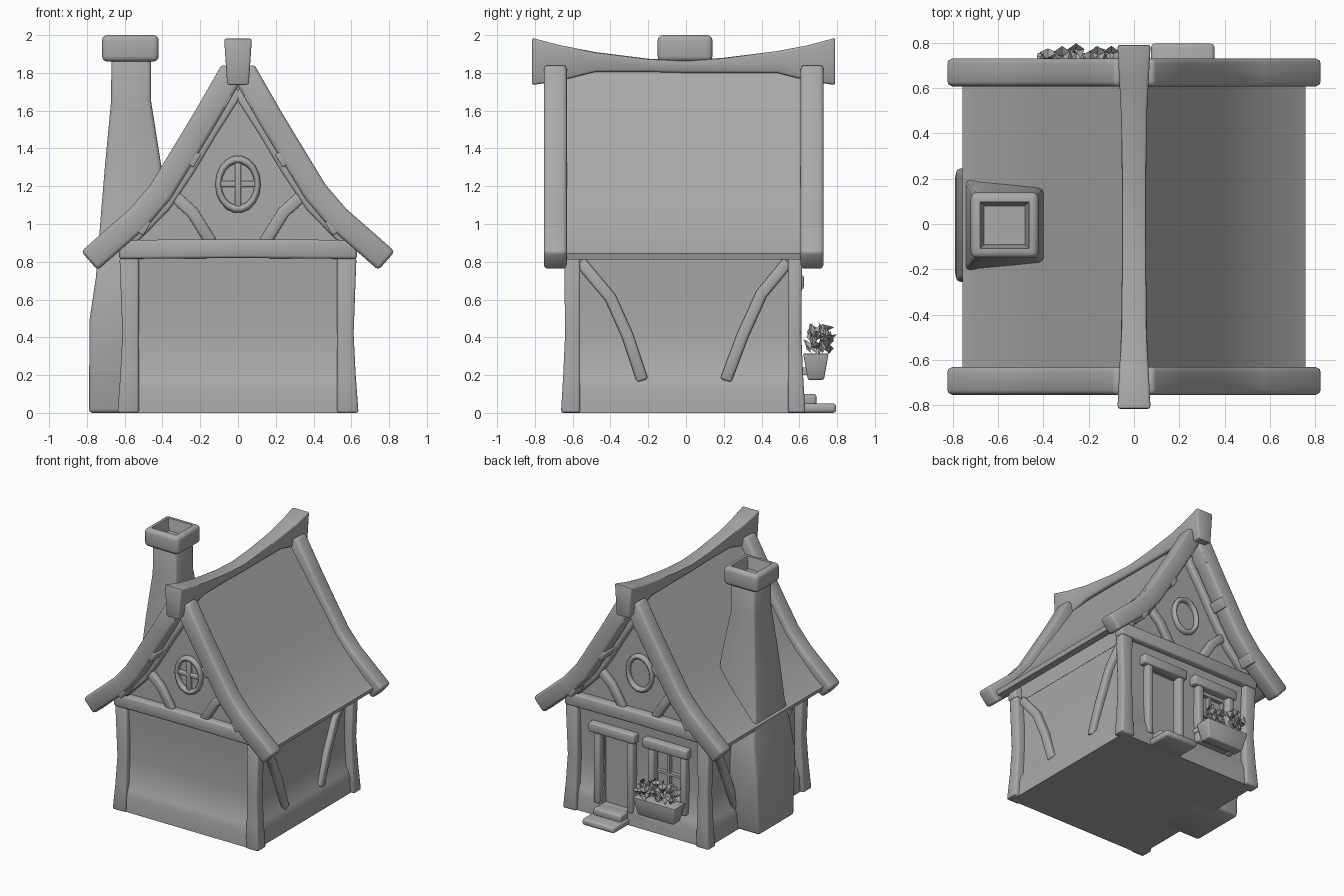
import bpy, bmesh, math, random
from mathutils import Vector, Matrix

random.seed(4)
if "Cube" in bpy.data.objects:
    bpy.data.objects.remove(bpy.data.objects["Cube"])

grey = bpy.data.materials.new("plain grey")
grey.use_nodes = True
COLOUR = (0.4, 0.4, 0.4, 1)
grey.diffuse_color = COLOUR
grey.node_tree.nodes["Principled BSDF"].inputs["Base Color"].default_value = COLOUR


def finish(name, bm, bevel=0.0, segments=2, smooth=True, cutters=()):
    """Round the hard edges, make the object, cut recesses and shade it."""
    bmesh.ops.recalc_face_normals(bm, faces=bm.faces[:])
    if bevel:
        hard = [e for e in bm.edges if e.calc_face_angle(0) > 0.7]
        bmesh.ops.bevel(bm, geom=hard, offset=bevel, segments=segments,
                        profile=0.5, affect='EDGES', clamp_overlap=True)
    mesh = bpy.data.meshes.new(name)
    bm.to_mesh(mesh)
    bm.free()
    mesh.materials.append(grey)
    ob = bpy.data.objects.new(name, mesh)
    bpy.context.collection.objects.link(ob)
    bpy.ops.object.select_all(action='DESELECT')
    bpy.context.view_layer.objects.active = ob
    ob.select_set(True)
    for cutter in cutters:
        mod = ob.modifiers.new("recess", 'BOOLEAN')
        mod.operation, mod.object, mod.solver = 'DIFFERENCE', cutter, 'EXACT'
        bpy.ops.object.modifier_apply(modifier=mod.name)
    if smooth:
        bpy.ops.object.shade_smooth_by_angle(angle=math.radians(48))
    return ob


def loft(name, sections, **kw):
    """Join matching cross-sections into a capped solid."""
    bm = bmesh.new()
    rings = [[bm.verts.new(p) for p in s] for s in sections]
    n = len(rings[0])
    for a, b in zip(rings, rings[1:]):
        for i in range(n):
            j = (i + 1) % n
            bm.faces.new((a[i], a[j], b[j], b[i]))
    bm.faces.new(rings[0][::-1])
    bm.faces.new(rings[-1])
    return finish(name, bm, **kw)


def rect(z, x0, x1, y0, y1):
    return [(x0, y0, z), (x1, y0, z), (x1, y1, z), (x0, y1, z)]


def box(name, x0, x1, y0, y1, z0, z1, **kw):
    return loft(name, [rect(z, x0, x1, y0, y1) for z in (z0, z1)], **kw)


def beam(name, path, width, depth, side, bevel=0.014):
    """Sweep a rectangle; depth lies along the fixed side direction."""
    path, side = [Vector(p) for p in path], Vector(side)
    sections = []
    for i, p in enumerate(path):
        t = (path[min(i + 1, len(path) - 1)] - path[max(i - 1, 0)]).normalized()
        across = t.cross(side) * width / 2
        out = side * depth / 2
        sections.append([p + across + out, p - across + out,
                         p - across - out, p + across - out])
    return loft(name, sections, bevel=bevel)


def extrude_y(name, profile, y0, y1, **kw):
    return loft(name, [[(x, y, z) for x, z in profile] for y in (y0, y1)], **kw)


# Walls with a swollen plinth, recessed for the door and window on the back
cut_window = box("window_cutter", -0.36, -0.12, 0.53, 0.8, 0.30, 0.63, smooth=False)
cut_door = box("door_cutter", 0.09, 0.32, 0.545, 0.8, 0.10, 0.65, smooth=False)
for c in (cut_window, cut_door):
    c.hide_render = True
    c.hide_viewport = True
WALL = [(0, .605, .625), (.12, .6, .62), (.17, .585, .605), (.2, .565, .59),
        (.4, .555, .577), (.6, .555, .58), (.83, .57, .595)]
loft("walls", [rect(z, -hx, hx, -0.02 - hy, -0.02 + hy) for z, hx, hy in WALL],
     cutters=(cut_window, cut_door))
gable = [(.57, .8), (.57, .93), (.5, 1.01), (.31, 1.3), (0, 1.78)]
extrude_y("gable_walls", gable + [(-x, z) for x, z in gable[-2::-1]], -0.6, 0.56,
          smooth=False)

# Flared corner posts
for sx, xname in ((1, "left"), (-1, "right")):
    for sy, yname in ((-1, "front"), (1, "back")):
        inner, shift = (0.56, 0.0) if sy < 0 else (0.54, 0.03)
        rows = []
        for z, ox, oy in ((0, .638, .662), (.2, .623, .65), (.42, .612, .64), (.82, .627, .645)):
            xs = sorted((sx * 0.525, sx * ox))
            ys = sorted((sy * inner, sy * (oy - shift)))
            rows.append(rect(z, *xs, *ys))
        loft(f"{yname}_{xname}_post", rows, bevel=0.012)

# Roof slabs, flattening out at the eaves
slope = [(0, 1.83), (.17, 1.57), (.335, 1.33), (.43, 1.18), (.53, 1.06), (.7, .885), (.757, .845)]
under = [(.747, .812), (.69, .815), (.49, 1.0), (.39, 1.13), (.29, 1.29), (.14, 1.53), (0, 1.75)]
for s, side in ((1, "left"), (-1, "right")):
    extrude_y(f"{side}_roof", [(s * x, z) for x, z in slope + under], -0.66, 0.63)

# Bargeboards, inner rafters, purlin ends and gable braces
for s, side in ((1, "left"), (-1, "right")):
    for y, end in ((-0.692, "front"), (0.668, "back")):
        board = [(.027, 1.815), (.17, 1.565), (.315, 1.325), (.41, 1.17), (.525, 1.035),
                 (.787, .805)]
        beam(f"{end}_{side}_bargeboard", [(s * x, y, z) for x, z in board],
             0.132, 0.122, (0, 1, 0), bevel=0.02)
        inward = -0.62 if y < 0 else 0.58
        rafter = [(.0, 1.71), (.14, 1.49), (.265, 1.28), (.385, 1.1), (.57, .91)]
        beam(f"{end}_{side}_rafter", [(s * x, inward, z) for x, z in rafter],
             0.065, 0.06, (0, 1, 0))
        brace = [(.35, 1.16), (.24, 1.06), (.14, .9)]
        beam(f"{end}_{side}_gable_brace", [(s * x, inward, z) for x, z in brace],
             0.065, 0.05, (0, 1, 0))
        for x, z in ((.07, 1.655), (.235, 1.345), (.5, .985)):
            beam(f"{end}_{side}_purlin_end", [(s * (x - .02), y * .975, z + .035),
                                              (s * (x + .02), y * .975, z - .035)],
                 0.045, 0.15, (0, 1, 0), bevel=0.006)

# Tie beams across the front and back
for y, end in ((-0.615, "front"), (0.58, "back")):
    beam(f"{end}_tie_beam", [(-.63, y, .865), (0, y, .87), (.63, y, .865)],
         0.1, 0.085, (0, 1, 0))

# Sagging ridge beam with thick, raised ends
ridge = []
for y, low, high, w in ((-.815, 1.735, 1.985, .074), (-.66, 1.76, 1.945, .066),
                        (-.48, 1.805, 1.91, .058), (-.2, 1.805, 1.875, .055),
                        (0, 1.8, 1.865, .055), (.2, 1.8, 1.88, .055),
                        (.48, 1.8, 1.915, .058), (.64, 1.76, 1.945, .066),
                        (.79, 1.735, 1.985, .074)):
    ridge.append([(-w, y, high), (w, y, high), (w * .78, y, low), (-w * .78, y, low)])
loft("ridge_beam", ridge, bevel=0.012)

# Side wall braces
for s, side in ((1, "left"), (-1, "right")):
    for end, pts in (("front", [(-.56, .8), (-.4, .61), (-.31, .41), (-.23, .17)]),
                     ("back", [(.54, .8), (.4, .63), (.3, .41), (.21, .17)])):
        beam(f"{side}_{end}_wall_brace", [(s * 0.568, y, z) for y, z in pts],
             0.062, 0.055, (1, 0, 0))

# Chimney stack
STACK = [(0, -.79, -.45, .22), (.5, -.785, -.45, .25), (.72, -.752, -.4, .235),
         (.9, -.738, -.37, .19), (1.3, -.705, -.405, .155), (1.65, -.672, -.46, .115),
         (1.88, -.67, -.46, .11)]
loft("chimney_stack", [rect(z, a, b, -h - .005, h - .005) for z, a, b, h in STACK],
     bevel=0.02)
# Rounded chimney cap with a sunken, narrowing flue
bm = bmesh.new()
bmesh.ops.create_cube(bm, size=1, matrix=Matrix.Translation((-.57, -.005, 1.93))
                      @ Matrix.Diagonal((.3, .29, .14, 1)))
bmesh.ops.bevel(bm, geom=bm.edges[:], offset=0.028, segments=3, profile=0.5, affect='EDGES')
top = max(bm.faces, key=lambda f: f.calc_center_median().z)
for thickness, drop in ((0.02, 0), (0.025, 0.09)):
    bmesh.ops.inset_region(bm, faces=[top], thickness=thickness)
    bmesh.ops.translate(bm, verts=top.verts[:], vec=(0, 0, -drop))
finish("chimney_cap", bm)

# Oval gable windows
for y, end in ((-0.61, "front"), (0.57, "back")):
    bpy.ops.mesh.primitive_torus_add(major_segments=18, minor_segments=8, major_radius=0.106,
                                     minor_radius=0.017, location=(0, y, 1.21),
                                     rotation=(math.pi / 2, 0, 0))
    ring = bpy.context.object
    ring.name = f"{end}_gable_window_frame"
    ring.scale = (0.98, 1.24, 1.5)
    ring.data.materials.append(grey)
    bpy.ops.object.shade_smooth_by_angle(angle=math.radians(48))
box("gable_window_upright", -.016, .016, -.625, -.59, 1.08, 1.34, bevel=0.006)
box("gable_window_crossbar", -.1, .1, -.622, -.59, 1.196, 1.228, bevel=0.006)

# Door and window timber on the back
for name, a, b in (("door", .02, .42), ("window", -.44, -.05)):
    box(f"{name}_lintel", a, b, .54, .624, .655, .73, bevel=0.012)
    low = 0.1 if name == "door" else 0.2
    for x, side in ((a + .045, "right"), (b - .065, "left")):
        box(f"{name}_{side}_jamb", x - .025, x + .025, .54, .612, low, .67, bevel=0.01)
box("window_upright", -.25, -.23, .52, .56, .3, .63)
box("window_crossbar", -.36, -.12, .52, .56, .46, .48)
box("window_sill", -.4, -.08, .53, .615, .27, .31, bevel=0.008)

# Doorsteps
box("lower_step", .075, .355, .58, .795, 0, .05, bevel=0.016)
box("upper_step", .09, .33, .58, .69, .04, .1, bevel=0.012)

# Flower box, narrowing downwards
loft("flower_box", [rect(.175, -.40, -.09, .645, .73), rect(.315, -.43, -.06, .62, .755)],
     bevel=0.008)
box("flower_box_bracket", -.36, -.13, .56, .66, .2, .24)

# Leaves and blossoms
bm = bmesh.new()
for i in range(40):
    base = Vector((random.uniform(-.41, -.1), random.uniform(.65, .76), random.uniform(.31, .42)))
    turn = Matrix.Rotation(random.uniform(0, math.tau), 4, 'Z') \
        @ Matrix.Rotation(random.uniform(-1, 1), 4, 'X')
    size = random.uniform(.8, 1.1)
    leaf = [(0, 0, 0), (.022, .012, .03), (0, 0, .07), (-.022, .012, .03)]
    v = [bm.verts.new(base + turn @ (Vector(p) * size)) for p in leaf]
    bm.faces.new((v[0], v[1], v[2]))
    bm.faces.new((v[0], v[2], v[3]))
for i in range(11):
    spot = Matrix.Translation((-.41 + .031 * i, random.uniform(.66, .77), random.uniform(.35, .45)))
    tilt = Matrix.Rotation(random.uniform(-1, .2), 4, 'X')
    bmesh.ops.create_cone(bm, segments=5, radius1=.006, radius2=.038, depth=.03,
                          cap_ends=False, matrix=spot @ tilt)
finish("flowers", bm, smooth=False)
